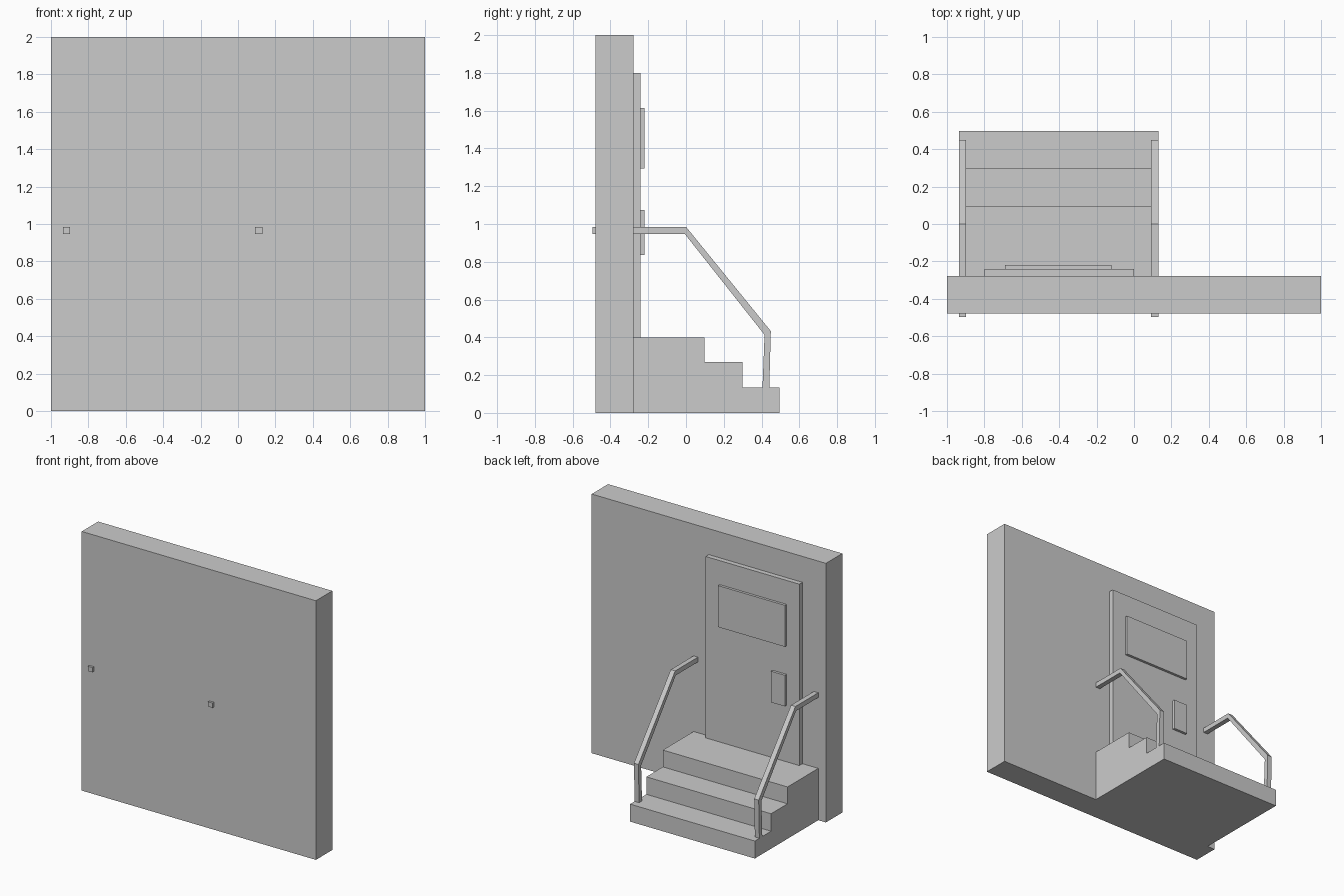
import bpy, bmesh

if "Cube" in bpy.data.objects:
    bpy.data.objects.remove(bpy.data.objects["Cube"])


def box(name, x, y, z):
    """Axis-aligned box from (min, max) ranges."""
    bpy.ops.mesh.primitive_cube_add(
        size=1, location=[(a + b) / 2 for a, b in (x, y, z)])
    ob = bpy.context.object
    ob.name = name
    ob.scale = [b - a for a, b in (x, y, z)]
    bpy.ops.object.transform_apply(location=False, rotation=False, scale=True)
    return ob


def side_profile(name, points, x0, x1):
    """Extrude a closed (y, z) outline along x."""
    bm = bmesh.new()
    face = bm.faces.new([bm.verts.new((x0, y, z)) for y, z in points])
    new = bmesh.ops.extrude_face_region(bm, geom=[face])["geom"]
    verts = [v for v in new if isinstance(v, bmesh.types.BMVert)]
    bmesh.ops.translate(bm, verts=verts, vec=(x1 - x0, 0, 0))
    bmesh.ops.recalc_face_normals(bm, faces=bm.faces[:])
    mesh = bpy.data.meshes.new(name)
    bm.to_mesh(mesh)
    bm.free()
    ob = bpy.data.objects.new(name, mesh)
    bpy.context.collection.objects.link(ob)
    return ob


WALL_FACE = -0.278
LEFT, RIGHT = -0.935, 0.13
RAIL = 0.038

# Wall and door with its raised window and handle plate
box("wall", (-1, 1), (-0.478, WALL_FACE), (0, 2))
box("door", (-0.80, 0), (WALL_FACE, -0.24), (0.40, 1.80))
box("door_window", (-0.69, -0.12), (-0.24, -0.22), (1.295, 1.615))
box("door_handle_plate", (-0.69, -0.57), (-0.24, -0.22), (0.835, 1.075))

# Three solid steps, from the lowest up to the landing
outline = [(WALL_FACE, 0), (0.496, 0)]
for y, next_y, z in ((0.496, 0.298, 0.135), (0.298, 0.097, 0.27),
                     (0.097, WALL_FACE, 0.40)):
    outline += [(y, z), (next_y, z)]
side_profile("steps", outline, LEFT, RIGHT)

# Bent handrails, passing through the wall and standing on the lowest step
rail = [(-0.496, 0.947), (-0.006, 0.947), (0.416, 0.413), (0.405, 0.135),
        (0.441, 0.135), (0.449, 0.433), (0.001, 0.984), (-0.496, 0.984)]
for name, x in (("handrail_left", LEFT), ("handrail_right", RIGHT - RAIL)):
    side_profile(name, rail, x, x + RAIL)
